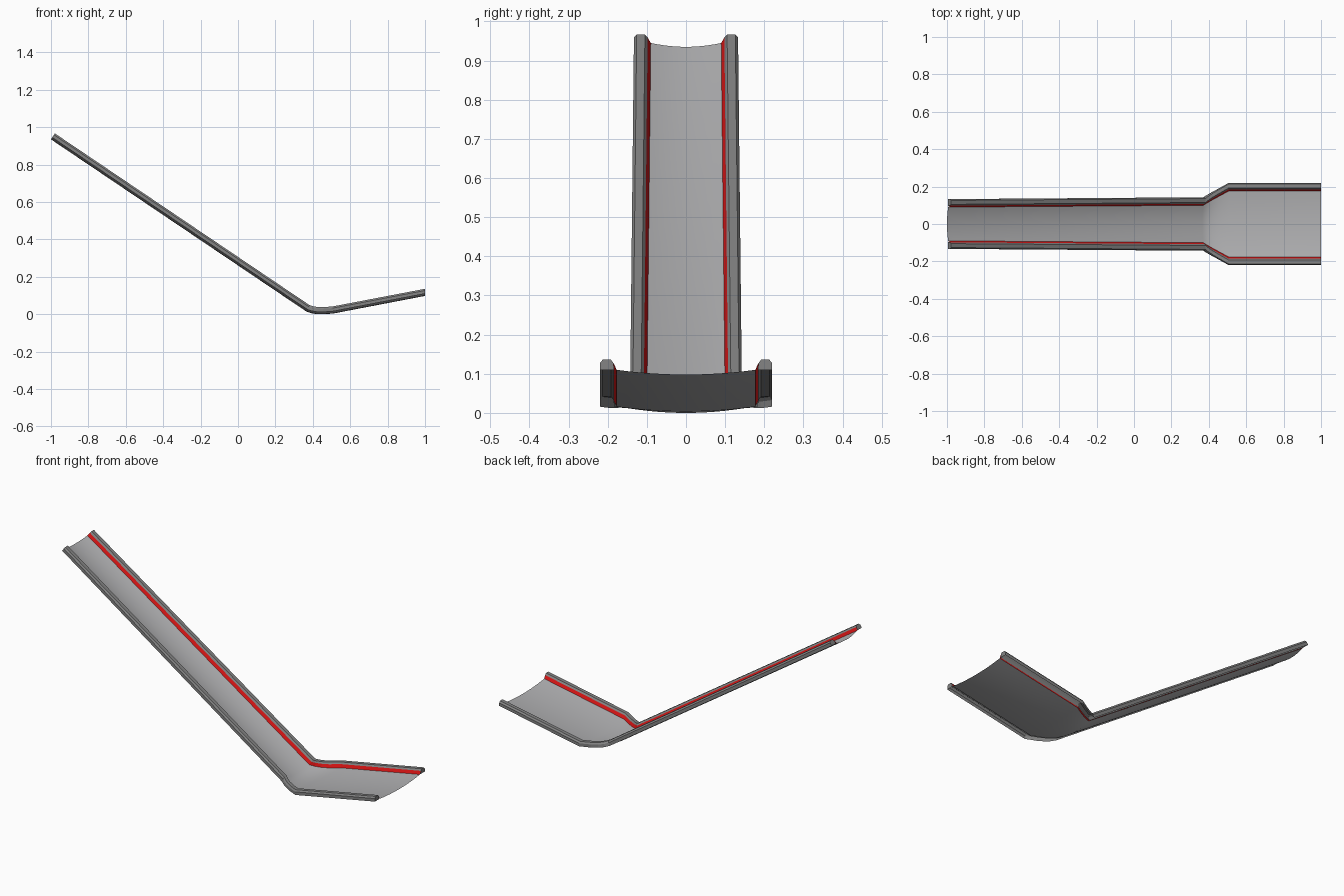
import bpy
import math
from mathutils import Vector

if "Cube" in bpy.data.objects:
    bpy.data.objects.remove(bpy.data.objects["Cube"])


def material(name, color):
    m = bpy.data.materials.new(name)
    m.diffuse_color = (*color, 1.0)
    m.use_nodes = True
    m.node_tree.nodes["Principled BSDF"].inputs["Base Color"].default_value = m.diffuse_color
    return m


FLOOR = material("light grey", (0.44, 0.44, 0.45))
RAIL = material("dark grey", (0.23, 0.23, 0.23))
RED = material("red", (0.75, 0.008, 0.008))

# Centre line of the chute: x, z, outer half width
PATH = [(-1.0, 0.935, 0.133), (0.365, 0.015, 0.143), (0.39, 0.006, 0.157),
        (0.42, 0.001, 0.173), (0.455, 0.0, 0.191), (0.51, 0.004, 0.22),
        (1.0, 0.098, 0.22)]
SAG = 0.012


def normal(i):
    """Upward direction of the cross-section at a station."""
    if i == len(PATH) - 1:
        return Vector((0, 0, 1))
    pts = [Vector((p[0], 0, p[1])) for p in PATH]
    t = (pts[i + 1] - pts[i]).normalized()
    if i > 0:
        t = (t + (pts[i] - pts[i - 1]).normalized()).normalized()
    return Vector((-t.z, 0, t.x))


def sweep(name, section, mat, caps=False):
    """Sweep section(outer) -> [(y, height)] along the path, mirrored in y."""
    verts, faces = [], []
    for i, (x, z, outer) in enumerate(PATH):
        n = normal(i)
        row = section(outer)
        for y, h in row:
            verts.append((x + n.x * h, y, z + n.z * h))
    w = len(row)
    for i in range(len(PATH) - 1):
        for j in range(w - 1):
            a, b = i * w + j, (i + 1) * w + j
            faces.append((a, b, b + 1, a + 1))
    if caps:
        last = (len(PATH) - 1) * w
        faces.append(tuple(range(w)))
        faces.append(tuple(range(last + w - 1, last - 1, -1)))
    me = bpy.data.meshes.new(name)
    me.from_pydata(verts, [], faces)
    me.materials.append(mat)
    ob = bpy.data.objects.new(name, me)
    bpy.context.collection.objects.link(ob)
    mod = ob.modifiers.new("mirror", 'MIRROR')
    mod.use_axis = (False, True, False)
    mod.merge_threshold = 0.0001
    return ob


# Dished chute floor
def floor_section(o):
    half = o - 0.043
    return [(half * k / 6, SAG * (k / 6) ** 2) for k in range(7)]


floor = sweep("chute_floor", floor_section, FLOOR)

# Red strip between the floor and each rail
sweep("red_strip", lambda o: [(o - 0.043, SAG), (o - 0.035, SAG + 0.017)], RED)

# Side rails: open channels underneath, closed at the ends
sweep("side_rail", lambda o: [(o - 0.036, SAG), (o - 0.035, SAG + 0.017),
                              (o - 0.028, SAG + 0.026), (o - 0.007, SAG + 0.026),
                              (o, SAG + 0.017), (o, SAG)], RAIL, caps=True)

# Smooth the floor only
bpy.context.view_layer.objects.active = floor
floor.select_set(True)
bpy.ops.object.shade_smooth_by_angle(angle=math.radians(40))
